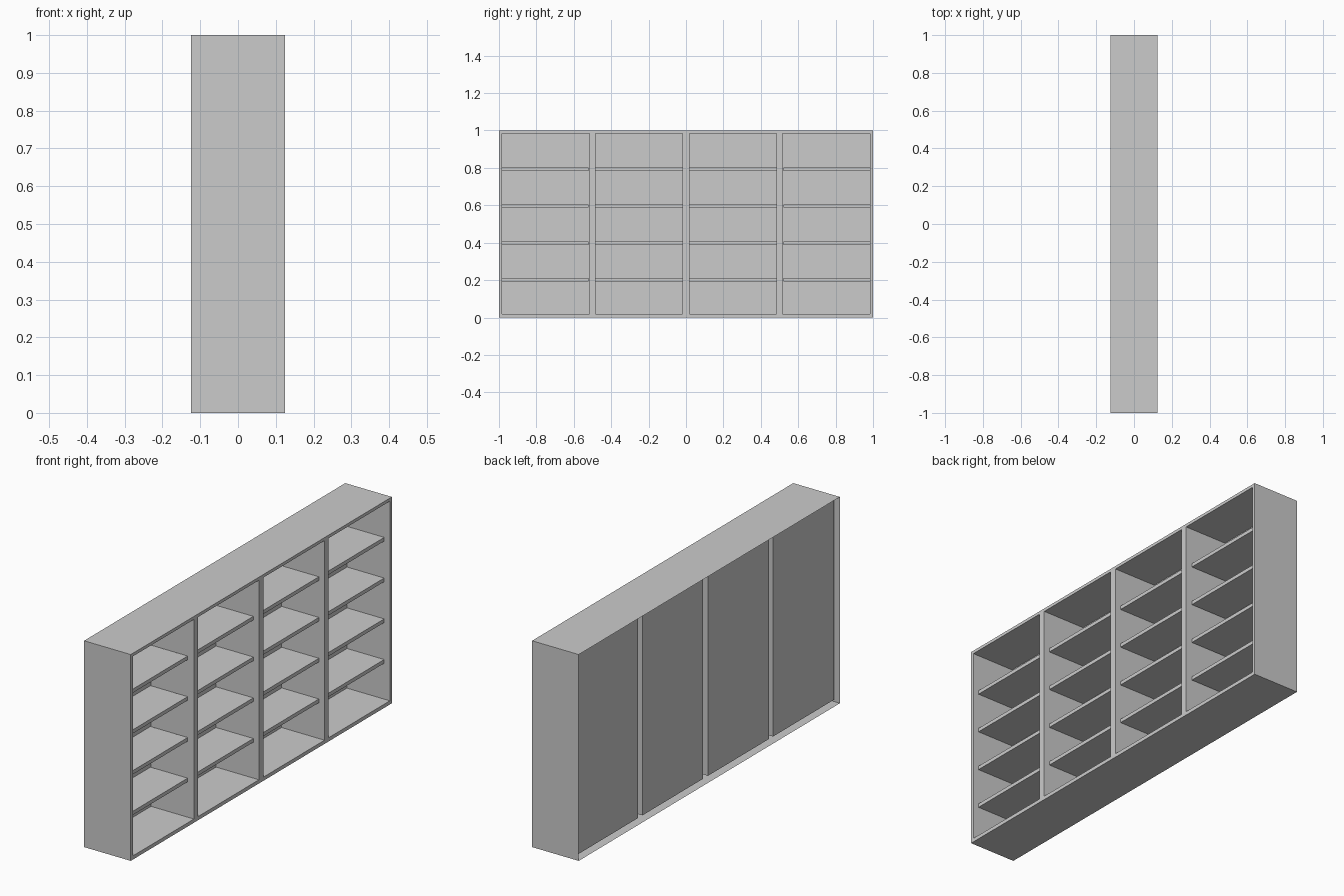
import bpy, bmesh

if "Cube" in bpy.data.objects:
    bpy.data.objects.remove(bpy.data.objects["Cube"])

FRONT, BACK = 0.125, -0.125      # open side faces +x
PANEL_X = -0.105                 # back panels sit inside the rear rim
YS = [-1, -0.984, -0.516, -0.484, -0.018, 0.018, 0.484, 0.516, 0.984, 1]
ZS = [0, 0.018, 0.985, 1]
BAYS = [(YS[i], YS[i + 1]) for i in (1, 3, 5, 7)]


def finish(bm, name):
    bmesh.ops.remove_doubles(bm, verts=bm.verts, dist=1e-5)
    bmesh.ops.recalc_face_normals(bm, faces=bm.faces)
    mesh = bpy.data.meshes.new(name)
    bm.to_mesh(mesh)
    bm.free()
    obj = bpy.data.objects.new(name, mesh)
    bpy.context.collection.objects.link(obj)
    return obj


def quad(bm, pts):
    bm.faces.new([bm.verts.new(p) for p in pts])


def rect(y0, y1, z0, z1):
    return [(y0, z0), (y1, z0), (y1, z1), (y0, z1)]


def sleeve(bm, loop, xa, xb):
    for (ya, za), (yb, zb) in zip(loop, loop[1:] + loop[:1]):
        quad(bm, [(xa, ya, za), (xa, yb, zb), (xb, yb, zb), (xb, ya, za)])


# Cabinet: front frame, recessed bays and an outer skin open at the rear
bm = bmesh.new()
for i in range(len(YS) - 1):
    for j in range(len(ZS) - 1):
        loop = rect(YS[i], YS[i + 1], ZS[j], ZS[j + 1])
        is_bay = j == 1 and i % 2 == 1
        x = PANEL_X if is_bay else FRONT
        quad(bm, [(x, y, z) for y, z in loop])
        if is_bay:
            sleeve(bm, loop, FRONT, PANEL_X)
outline = ([(y, 0) for y in YS] + [(1, z) for z in ZS[1:]]
           + [(y, 1) for y in YS[-2::-1]] + [(-1, z) for z in ZS[-2:0:-1]])
sleeve(bm, outline, FRONT, BACK)
finish(bm, "bookcase_cabinet")

# Shelves: four per bay, set back from the front edge
SHELF_YS = [(-0.984, -0.521), BAYS[1], BAYS[2], (0.521, 0.984)]
SHELF_ZS = [0.201, 0.398, 0.596, 0.793]
for col, (y0, y1) in enumerate(SHELF_YS):
    for row, zc in enumerate(SHELF_ZS):
        bm = bmesh.new()
        loop = rect(y0, y1, zc - 0.009, zc + 0.009)
        x0, x1 = PANEL_X + 0.0005, 0.095
        sleeve(bm, loop, x1, x0)
        for x in (x0, x1):
            quad(bm, [(x, y, z) for y, z in loop])
        finish(bm, f"shelf_{col + 1}_{row + 1}")
